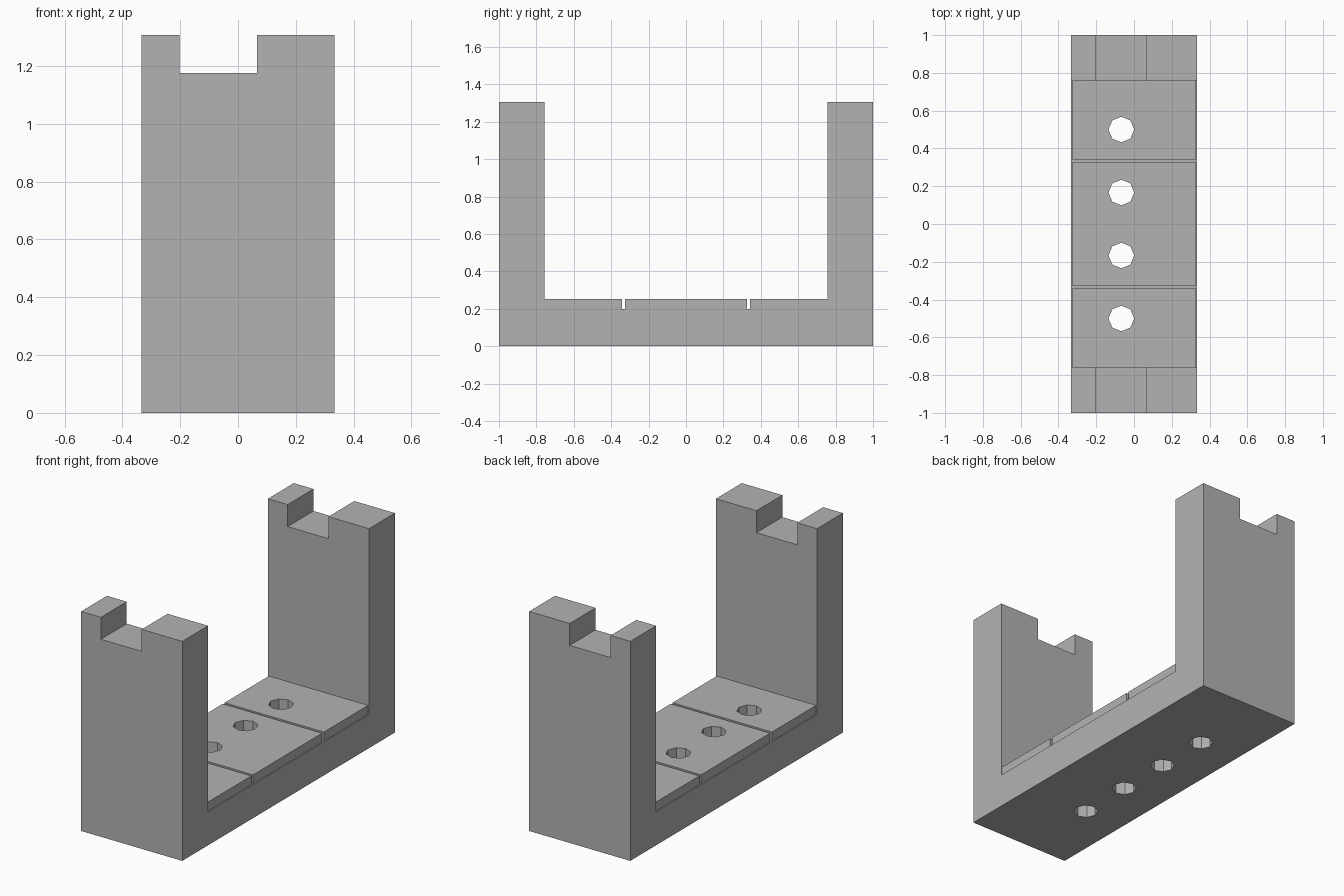
import bpy
import bmesh
from mathutils import Matrix, Vector

HALF_X, HALF_Y, HEIGHT = 0.333, 1.0, 1.307
WALL_Y = 0.757                  # inner face of the end walls
BASE_Z, PAD_Z = 0.2, 0.253
PAD_X = 0.327
SEAM_Y, SEAM = 0.333, 0.008     # seam centre and half width
NOTCH_X, NOTCH_Z = (-0.203, 0.066), 1.176
HOLE_X, HOLE_R = -0.067, 0.068
HOLES_Y = (-0.5, -SEAM_Y / 2, SEAM_Y / 2, 0.5)

if "Cube" in bpy.data.objects:
    bpy.data.objects.remove(bpy.data.objects["Cube"], do_unlink=True)

grey = bpy.data.materials.new("plain_grey")
grey.use_nodes = True
colour = (0.45, 0.45, 0.45, 1)
grey.diffuse_color = colour
grey.node_tree.nodes["Principled BSDF"].inputs["Base Color"].default_value = colour


def make_object(name, bm):
    bmesh.ops.recalc_face_normals(bm, faces=bm.faces)
    mesh = bpy.data.meshes.new(name)
    bm.to_mesh(mesh)
    bm.free()
    mesh.materials.append(grey)
    obj = bpy.data.objects.new(name, mesh)
    bpy.context.scene.collection.objects.link(obj)
    return obj


def box(name, xs, ys, zs):
    lo, hi = Vector((xs[0], ys[0], zs[0])), Vector((xs[1], ys[1], zs[1]))
    bm = bmesh.new()
    bmesh.ops.create_cube(bm, size=1, matrix=Matrix.Translation((lo + hi) / 2)
                          @ Matrix.Diagonal((hi - lo).to_4d()))
    return make_object(name, bm)


def cut(target, cutter):
    # Subtract the cutter, bake the result and discard the helper
    mod = target.modifiers.new("cut", "BOOLEAN")
    mod.operation = "DIFFERENCE"
    mod.solver = "EXACT"
    mod.object = cutter
    bpy.context.view_layer.update()
    graph = bpy.context.evaluated_depsgraph_get()
    result = bpy.data.meshes.new_from_object(target.evaluated_get(graph))
    target.modifiers.clear()
    target.data = result
    bpy.data.objects.remove(cutter, do_unlink=True)


def hole_cutter(y):
    # Eight-sided peg with corners on the axes
    bm = bmesh.new()
    bmesh.ops.create_cone(bm, cap_ends=True, segments=8, radius1=HOLE_R,
                          radius2=HOLE_R, depth=1,
                          matrix=Matrix.Translation((HOLE_X, y, 0.1)))
    return make_object("hole_cutter", bm)


# U-shaped bracket: side profile extruded across the width
profile = [(-HALF_Y, 0), (HALF_Y, 0), (HALF_Y, HEIGHT), (WALL_Y, HEIGHT),
           (WALL_Y, BASE_Z), (-WALL_Y, BASE_Z), (-WALL_Y, HEIGHT), (-HALF_Y, HEIGHT)]
bm = bmesh.new()
face = bm.faces.new([bm.verts.new((-HALF_X, y, z)) for y, z in profile])
side = bmesh.ops.extrude_face_region(bm, geom=[face])
moved = [v for v in side["geom"] if isinstance(v, bmesh.types.BMVert)]
bmesh.ops.translate(bm, verts=moved, vec=(2 * HALF_X, 0, 0))
bracket = make_object("bracket", bm)

# Notches in the tops of both end walls
cut(bracket, box("notch_cutter", NOTCH_X, (-1.2, 1.2), (NOTCH_Z, 1.5)))

# Floor pads separated by narrow seams
pads = [
    box("front_pad", (-PAD_X, PAD_X), (-WALL_Y, -SEAM_Y - SEAM), (BASE_Z, PAD_Z)),
    box("middle_pad", (-PAD_X, PAD_X), (SEAM - SEAM_Y, SEAM_Y - SEAM), (BASE_Z, PAD_Z)),
    box("back_pad", (-PAD_X, PAD_X), (SEAM_Y + SEAM, WALL_Y), (BASE_Z, PAD_Z)),
]

# Screw holes through the base and the pad above each
for y in HOLES_Y:
    pad = pads[1] if abs(y) < SEAM_Y else pads[0 if y < 0 else 2]
    for part in (bracket, pad):
        cut(part, hole_cutter(y))
